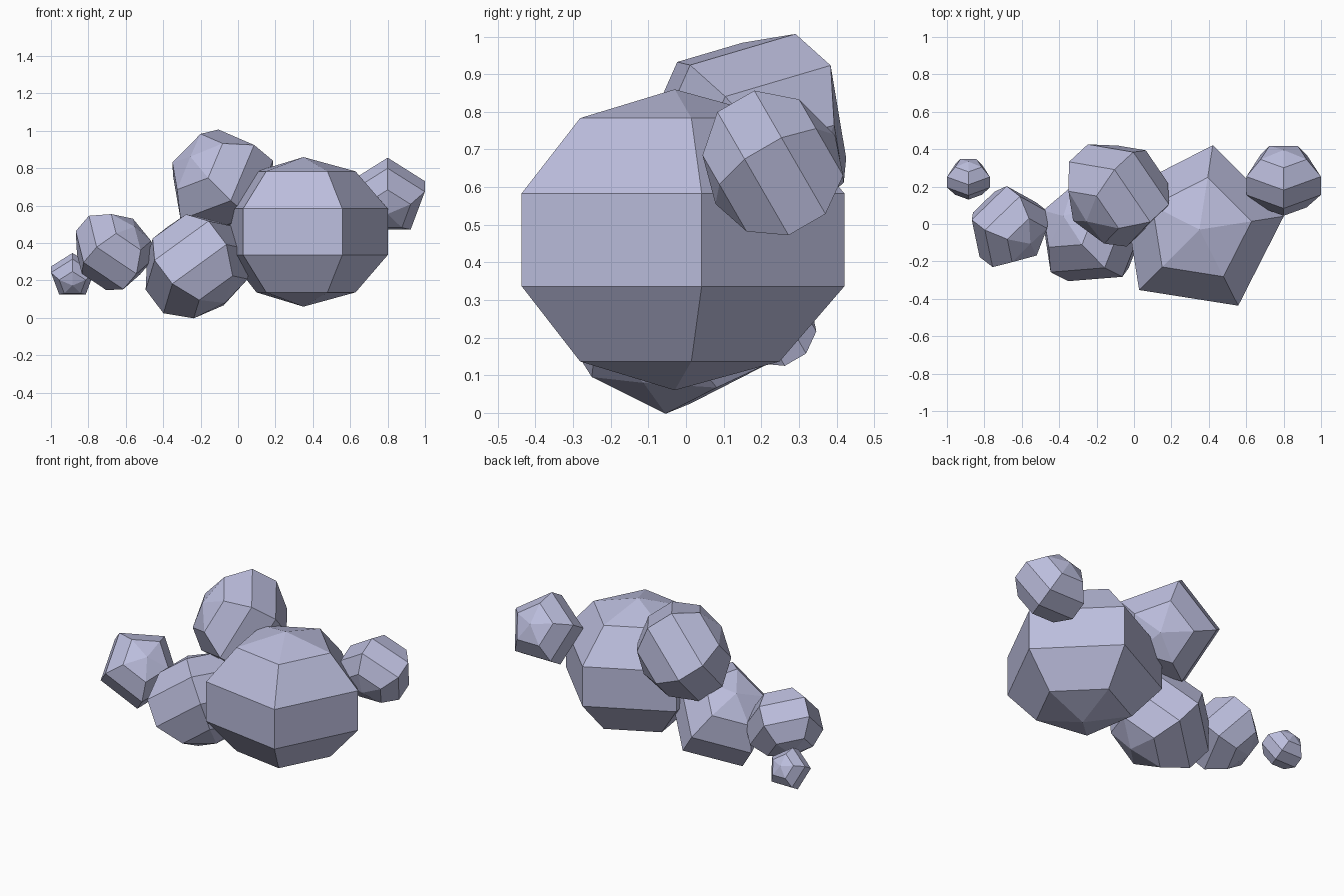
import bpy
from mathutils import Matrix, Vector

if "Cube" in bpy.data.objects:
    bpy.data.objects.remove(bpy.data.objects["Cube"])

# one flat colour for the whole cluster
mat = bpy.data.materials.new("pale_lilac")
mat.diffuse_color = (0.5, 0.51, 0.72, 1)
mat.use_nodes = True
mat.node_tree.nodes["Principled BSDF"].inputs["Base Color"].default_value = mat.diffuse_color

SQUASH = 0.833  # every puff is flattened along its pole axis


def puff(name, centre, radius, pole, corner):
    """Five-sided, five-ring ball with its pole and one corner direction given."""
    z = Vector(pole).normalized()
    y = Vector(corner)
    y = (y - z * y.dot(z)).normalized()
    x = y.cross(z)
    rot = Matrix((x, y, z)).transposed().to_4x4()
    bpy.ops.mesh.primitive_uv_sphere_add(segments=5, ring_count=5, radius=1)
    ob = bpy.context.object
    ob.name = name
    me = ob.data
    # turn the ball so that one of its corners lies on local +y
    far = max(me.vertices, key=lambda v: v.co.x ** 2 + v.co.y ** 2).co
    turn = Vector((far.x, far.y)).angle_signed(Vector((0, 1)))
    spin = Matrix.Rotation(-turn, 4, 'Z')
    size = Matrix.Diagonal((radius, radius, radius * SQUASH, 1))
    me.transform(Matrix.Translation(centre) @ rot @ size @ spin)
    me.materials.append(mat)
    return ob


# large central puffs
puff("main_puff", (0.35, -0.03, 0.46), 0.48, (0, 0, 1), (0.156, 0.988, 0))
puff("top_puff", (-0.092, 0.165, 0.727), 0.312,
     (0.626, 0.58, -0.52), (-0.554, -0.136, -0.818))
puff("middle_puff", (-0.224, -0.035, 0.283), 0.32,
     (0.577, -0.292, -0.762), (-0.573, -0.81, -0.124))

# outer puffs
puff("left_puff", (-0.667, -0.018, 0.355), 0.235,
     (0.579, -0.45, 0.677), (0.096, 0.865, 0.492))
for name, centre, radius in (("right_puff", (0.80, 0.237, 0.647), 0.22),
                             ("small_left_puff", (-0.885, 0.242, 0.226), 0.127)):
    puff(name, centre, radius, (0, -0.866, -0.5), (0, -0.5, 0.866))
